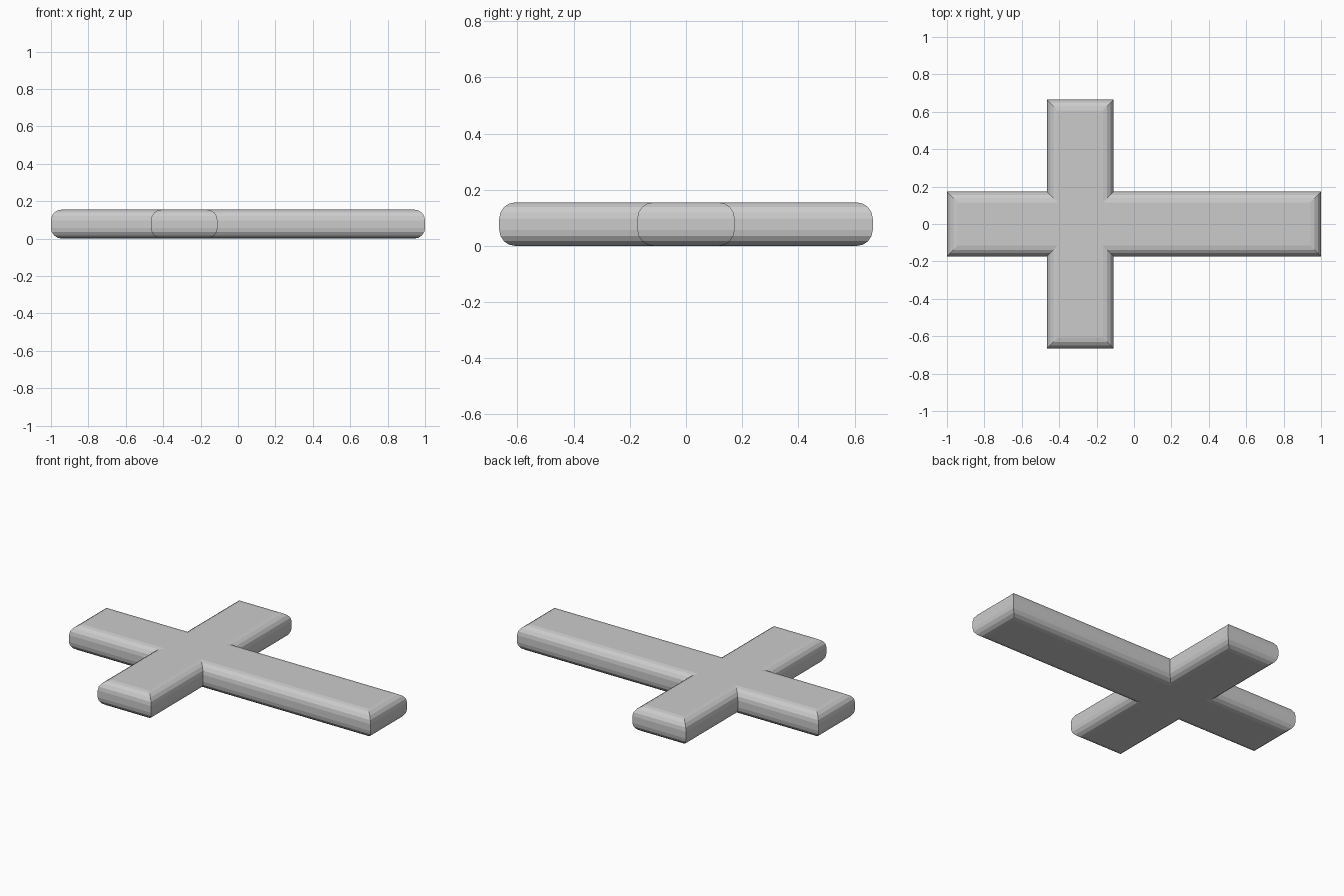
import bpy, bmesh, math
from mathutils import Vector

if "Cube" in bpy.data.objects:
    bpy.data.objects.remove(bpy.data.objects["Cube"])

HEIGHT, R, SEG = 0.155, 0.057, 4
XL, XR, YW, YL = -0.465, -0.11, 0.173, 0.665

# cross outline, counter-clockwise
outline = [Vector(p) for p in [
    (-1, -YW), (XL, -YW), (XL, -YL), (XR, -YL), (XR, -YW), (1, -YW),
    (1, YW), (XR, YW), (XR, YL), (XL, YL), (XL, YW), (-1, YW)]]


def inset(d):
    """Outline moved inwards by d with mitred corners."""
    pts = []
    for i, p in enumerate(outline):
        a = (p - outline[i - 1]).normalized()
        b = (outline[(i + 1) % len(outline)] - p).normalized()
        pts.append(p + d * (Vector((-a.y, a.x)) + Vector((-b.y, b.x))))
    return pts


# rounded edge section: (inset, height) from bottom to top
angles = [math.pi / 2 * i / SEG for i in range(SEG + 1)]
lower = [(R * (1 - math.sin(a)), R * (1 - math.cos(a))) for a in angles]
section = lower + [(d, HEIGHT - z) for d, z in reversed(lower)]

# skin the rings and cap both ends
bm = bmesh.new()
rings = [[bm.verts.new((p.x, p.y, z)) for p in inset(d)] for d, z in section]
n = len(outline)
for low, high in zip(rings, rings[1:]):
    for i in range(n):
        j = (i + 1) % n
        bm.faces.new((low[i], low[j], high[j], high[i]))
bm.faces.new(rings[-1])
bm.faces.new(rings[0][::-1])

mesh = bpy.data.meshes.new("cross")
bm.to_mesh(mesh)
bm.free()
bpy.context.collection.objects.link(bpy.data.objects.new("cross", mesh))
